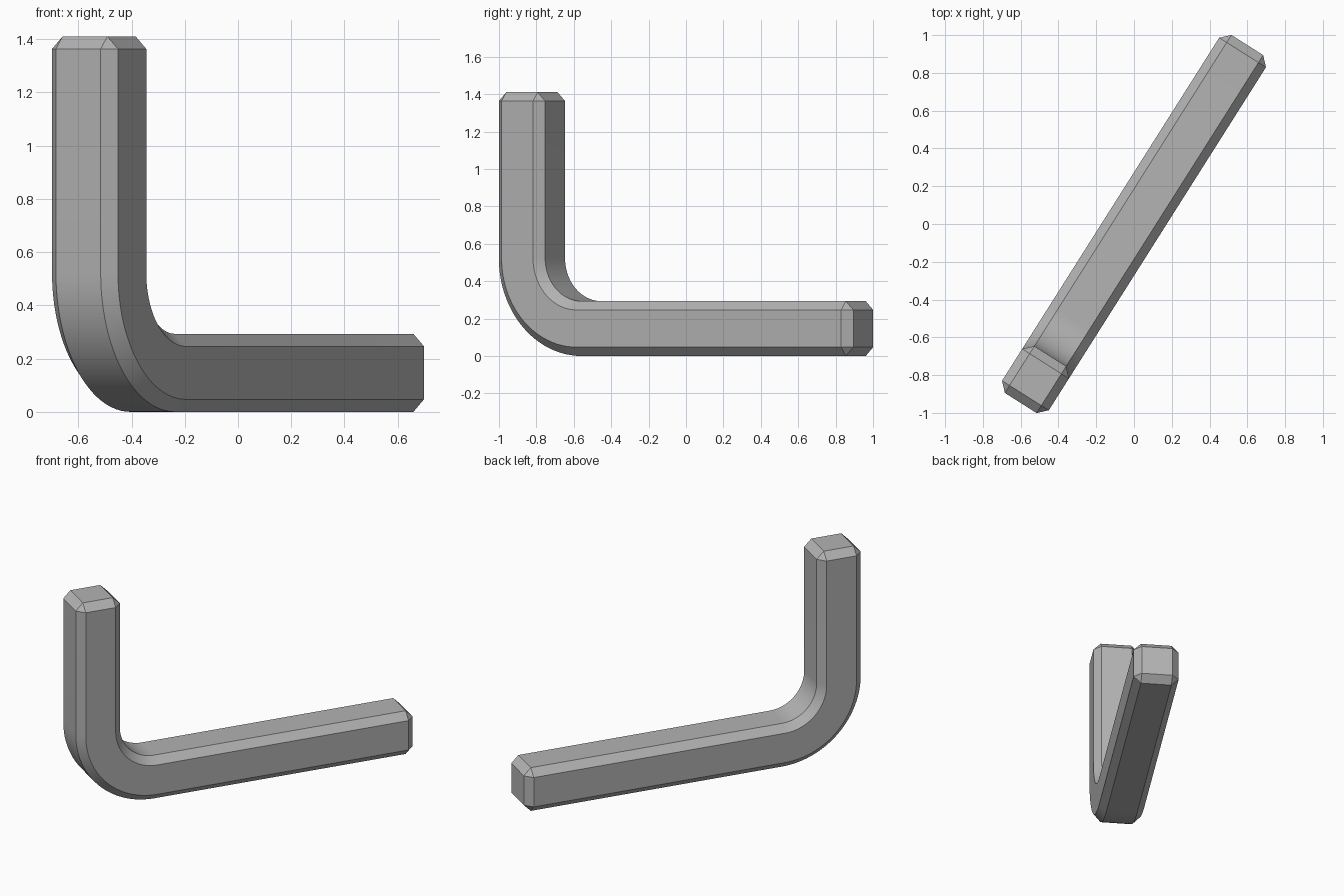
import bpy, bmesh, math
from mathutils import Matrix, Vector

if "Cube" in bpy.data.objects:
    bpy.data.objects.remove(bpy.data.objects["Cube"], do_unlink=True)

WIDTH = 0.293           # thickness of the square bar
CHAMFER = 0.047
HALF_LENGTH = 1.1215    # half the length of the long arm
HEIGHT = 1.41
BEND = 0.3765           # centre-line radius of the elbow
STEPS = 24
half = WIDTH / 2

steel = bpy.data.materials.new("grey steel")
steel.use_nodes = True
grey = (0.45, 0.45, 0.45, 1)
steel.diffuse_color = grey
steel.node_tree.nodes["Principled BSDF"].inputs["Base Color"].default_value = grey

# Centre line: short upright arm, elbow, long flat arm; each with its outward normal
centre = Vector((-HALF_LENGTH + half + BEND, 0, half + BEND))
path = [(Vector((-HALF_LENGTH + half, 0, HEIGHT)), Vector((-1, 0, 0)))]
for i in range(STEPS + 1):
    a = math.pi / 2 * i / STEPS
    out = Vector((-math.cos(a), 0, -math.sin(a)))
    path.append((centre + out * BEND, out))
path.append((Vector((HALF_LENGTH, 0, half)), Vector((0, 0, -1))))

# Sweep a square along the centre line
bm = bmesh.new()
side = Vector((0, half, 0))
rings = []
for point, out in path:
    n = out * half
    corners = (point + n + side, point + n - side, point - n - side, point - n + side)
    rings.append([bm.verts.new(c) for c in corners])
for r, s in zip(rings, rings[1:]):
    for i in range(4):
        j = (i + 1) % 4
        bm.faces.new((r[i], r[j], s[j], s[i]))
bm.faces.new(rings[0])
bm.faces.new(rings[-1])
bmesh.ops.recalc_face_normals(bm, faces=bm.faces[:])

# Chamfer all the long corners and both ends
sharp = [e for e in bm.edges if e.calc_face_angle() > math.radians(45)]
bmesh.ops.bevel(bm, geom=sharp, offset=CHAMFER, offset_type='OFFSET',
                segments=1, profile=0.5, affect='EDGES', clamp_overlap=False)

# Turn the long arm diagonally across the floor
bm.transform(Matrix.Rotation(math.atan2(0.845, 0.535), 4, 'Z'))
mesh = bpy.data.meshes.new("bent_bar")
bm.to_mesh(mesh)
bm.free()
mesh.materials.append(steel)
bar = bpy.data.objects.new("bent_bar", mesh)
bpy.context.collection.objects.link(bar)

# Smooth elbow, crisp chamfers
bpy.ops.object.select_all(action='DESELECT')
bar.select_set(True)
bpy.context.view_layer.objects.active = bar
bpy.ops.object.shade_smooth_by_angle(angle=math.radians(30))
